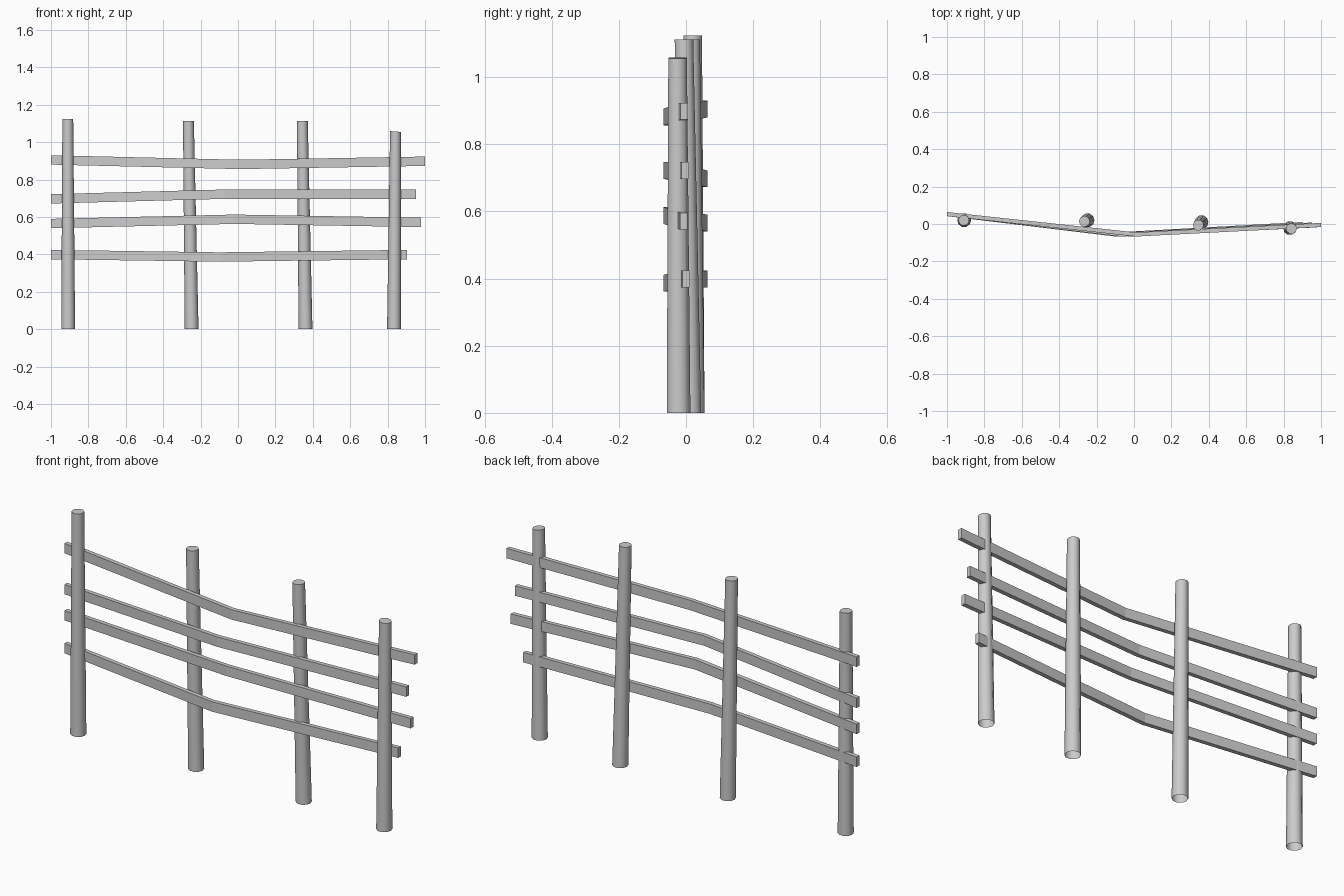
import bpy, bmesh, math
from mathutils import Vector

if "Cube" in bpy.data.objects:
    bpy.data.objects.remove(bpy.data.objects["Cube"])


def make_object(name, bm):
    bmesh.ops.recalc_face_normals(bm, faces=bm.faces[:])
    mesh = bpy.data.meshes.new(name)
    bm.to_mesh(mesh)
    bm.free()
    ob = bpy.data.objects.new(name, mesh)
    bpy.context.collection.objects.link(ob)
    return ob


def post(name, bottom, top, height, tilt=0.0, sides=10):
    """Tapered leaning post, capped on top and open underneath."""
    bm = bmesh.new()
    rings = []
    for (cx, cy), r, z, t in ((bottom, 0.037, 0, 0), (top, 0.029, height, tilt)):
        ring = []
        for i in range(sides):
            a = 2 * math.pi * i / sides
            dx, dy = r * math.cos(a), r * math.sin(a)
            ring.append(bm.verts.new((cx + dx, cy + dy, z + t * dx)))
        rings.append(ring)
    low, high = rings
    for i in range(sides):
        j = (i + 1) % sides
        bm.faces.new((low[i], low[j], high[j], high[i])).smooth = True
    bm.faces.new(high)
    ob = make_object(name, bm)
    bpy.context.view_layer.objects.active = ob
    ob.select_set(True)
    bpy.ops.object.shade_smooth_by_angle(angle=math.radians(40))
    ob.select_set(False)


def rail(name, points, width=0.05, thick=0.022):
    """Rectangular plank swept through its centre points."""
    bm = bmesh.new()
    rings = []
    for p in map(Vector, points):
        rings.append([bm.verts.new(p + Vector((0, y * thick / 2, z * width / 2)))
                      for y, z in ((-1, -1), (1, -1), (1, 1), (-1, 1))])
    for a, b in zip(rings, rings[1:]):
        for i in range(4):
            j = (i + 1) % 4
            bm.faces.new((a[i], a[j], b[j], b[i]))
    bm.faces.new(rings[0])
    bm.faces.new(rings[-1])
    make_object(name, bm)


# Posts: bottom xy, top xy, height, slope of the cut top
posts = [
    ((-0.908, 0.020), (-0.910, 0.020), 1.124, 0.0),
    ((-0.248, 0.020), (-0.265, 0.014), 1.112, 0.0),
    ((0.361, 0.010), (0.344, -0.006), 1.112, 0.0),
    ((0.834, -0.022), (0.842, -0.025), 1.057, -0.08),
]
for i, args in enumerate(posts, 1):
    post(f"post_{i}", *args)

# Rails: bend x, right end x, heights at left / bend / right, right end y
rails = [
    (0.010, 1.000, 0.905, 0.881, 0.898, -0.005),
    (-0.070, 0.952, 0.697, 0.722, 0.722, -0.003),
    (-0.020, 0.979, 0.565, 0.588, 0.571, -0.007),
    (-0.100, 0.904, 0.399, 0.386, 0.399, 0.000),
]
for i, (bx, ex, z0, z1, z2, ey) in enumerate(rails, 1):
    rail(f"rail_{i}", [(-1, 0.053, z0), (bx, -0.056, z1), (ex, ey, z2)])
